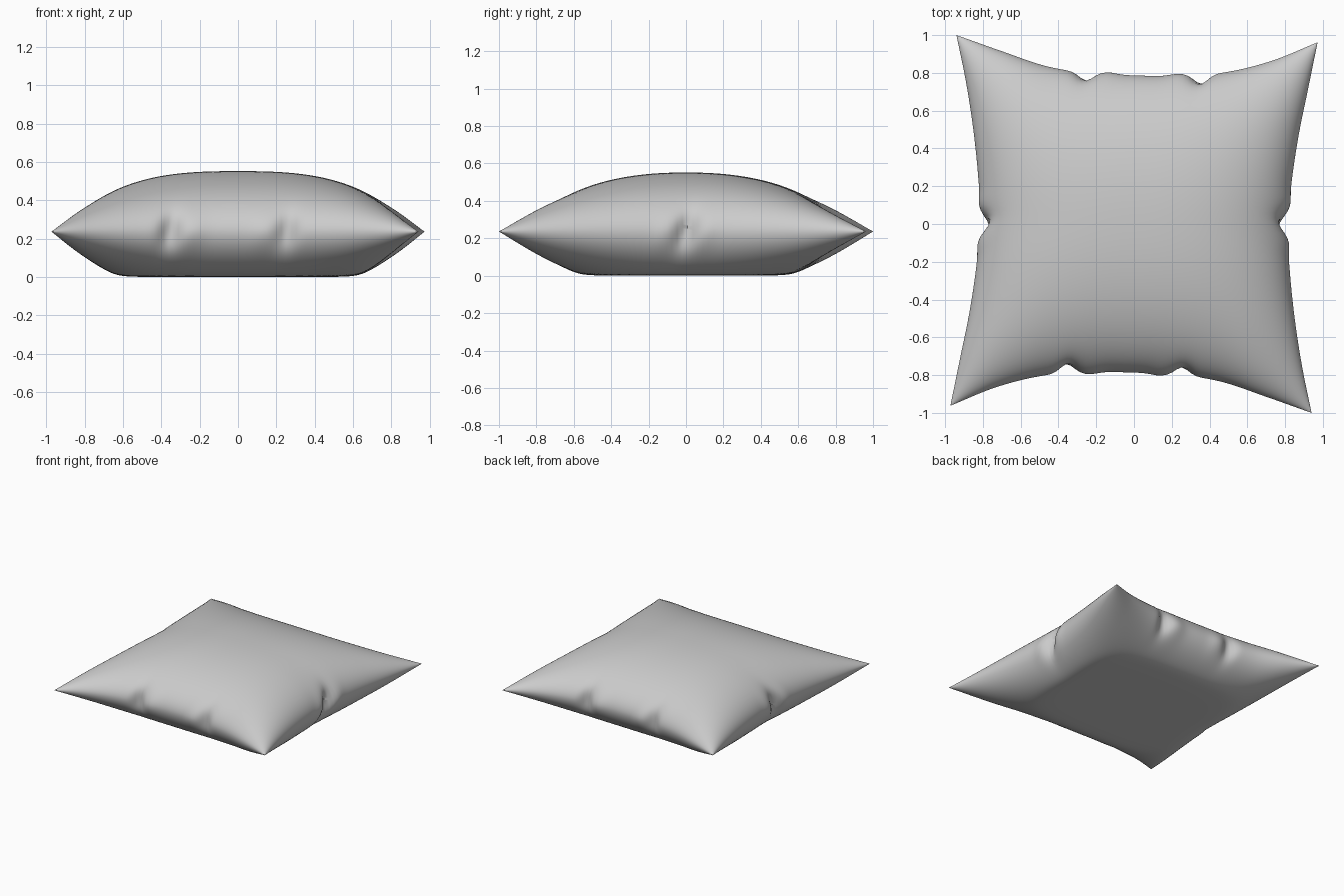
import bpy, bmesh, math

if "Cube" in bpy.data.objects:
    bpy.data.objects.remove(bpy.data.objects["Cube"])

N = 110            # grid cells per side
SEAM = 0.237       # seam height

# Seam outline: back edge y values and right edge x values, evenly spaced.
# The front and left edges are the same curves turned by half a circle.
BACK = [1.0, .915, .835, .797, .786, .784, .805, .865, .962]      # left to right
RIGHT = [.94, .89, .852, .826, .812, .835, .872, .922, .972]      # front to back
A, B = (-.94, 1.0), (.972, .962)     # back left and back right corners


def spline(vals, t):
    s = min(max(t, 0), 1) * (len(vals) - 1)
    i = min(int(s), len(vals) - 2)
    f = s - i
    p1, p2 = vals[i], vals[i + 1]
    p0 = vals[i - 1] if i > 0 else 2 * p1 - p2
    p3 = vals[i + 2] if i + 2 < len(vals) else 2 * p2 - p1
    return .5 * (2 * p1 + (p2 - p0) * f + (2 * p0 - 5 * p1 + 4 * p2 - p3) * f * f
                 + (3 * p1 - p0 - 3 * p2 + p3) * f ** 3)


def back(t):
    return A[0] + (B[0] - A[0]) * t, spline(BACK, t)


def right(t):
    return spline(RIGHT, t), -A[1] + (B[1] + A[1]) * t


def outline_patch(s, t):
    """Fill between the four seam curves."""
    bx, by = back(s)
    fx, fy = (-c for c in back(1 - s))
    rx, ry = right(t)
    lx, ly = (-c for c in right(1 - t))
    out = []
    for f, b, l, r, a, c in ((fx, bx, lx, rx, A[0], B[0]), (fy, by, ly, ry, A[1], B[1])):
        corners = (-c * (1 - s) - a * s) * (1 - t) + (a * (1 - s) + c * s) * t
        out.append(f * (1 - t) + b * t + l * (1 - s) + r * s - corners)
    return out


def gauss(d, w):
    return math.exp(-(d / w) ** 2)


def pinch(x, y, z, u, v):
    """Tucked creases where the cloth gathers along the seam."""
    dz = z - SEAM
    k = gauss(dz, .13)
    for sgn in (1, -1):
        wy = math.exp(-max(0, 1 - sgn * v) / .12) * k
        for px, depth in ((-.255, .042), (.355, .05)):
            d = sgn * x - px + .15 * dz
            inner = d if px < 0 else -d
            y -= sgn * wy * (depth * gauss(d, .05) - .012 * gauss(inner - .12, .06))
        wx = math.exp(-max(0, 1 - sgn * u) / .12) * k
        d = y - .25 * dz
        x -= sgn * wx * (.05 * gauss(d, .05) - .008 * gauss(abs(d) - .11, .05))
    return x, y


def height(u, v, full):
    a = max(0, 1 - abs(u) ** 2.7)
    b = max(0, 1 - abs(v) ** 2.2)
    return full * (a * b) ** .53


bm = bmesh.new()


def sheet(upper):
    """One cloth panel, puffed up, or puffed down and resting on the floor."""
    rows = []
    for j in range(N + 1):
        row = []
        for i in range(N + 1):
            u = math.sin((2 * i / N - 1) * math.pi / 2)
            v = math.sin((2 * j / N - 1) * math.pi / 2)
            x, y = outline_patch((u + 1) / 2, (v + 1) / 2)
            if upper:
                z = SEAM + height(u, v, .315)
            else:
                q = SEAM - height(u, v, .335)
                z = .5 * (q + math.sqrt(q * q + .0006))
                z = SEAM if min(i, j) == 0 or max(i, j) == N else max(0, z - .002)
            x, y = pinch(x, y, z, u, v)
            row.append(bm.verts.new((x, y, z)))
        rows.append(row)
    for j in range(N):
        for i in range(N):
            f = [rows[j][i], rows[j][i + 1], rows[j + 1][i + 1], rows[j + 1][i]]
            bm.faces.new(f if upper else f[::-1])


sheet(True)
sheet(False)
# Sew the two panels together along the seam
bmesh.ops.remove_doubles(bm, verts=bm.verts, dist=.00005)
bmesh.ops.recalc_face_normals(bm, faces=bm.faces)
mesh = bpy.data.meshes.new("pillow")
bm.to_mesh(mesh)
bm.free()
pillow = bpy.data.objects.new("pillow", mesh)
bpy.context.collection.objects.link(pillow)
bpy.context.view_layer.objects.active = pillow
pillow.select_set(True)
bpy.ops.object.shade_smooth_by_angle(angle=math.radians(50))
